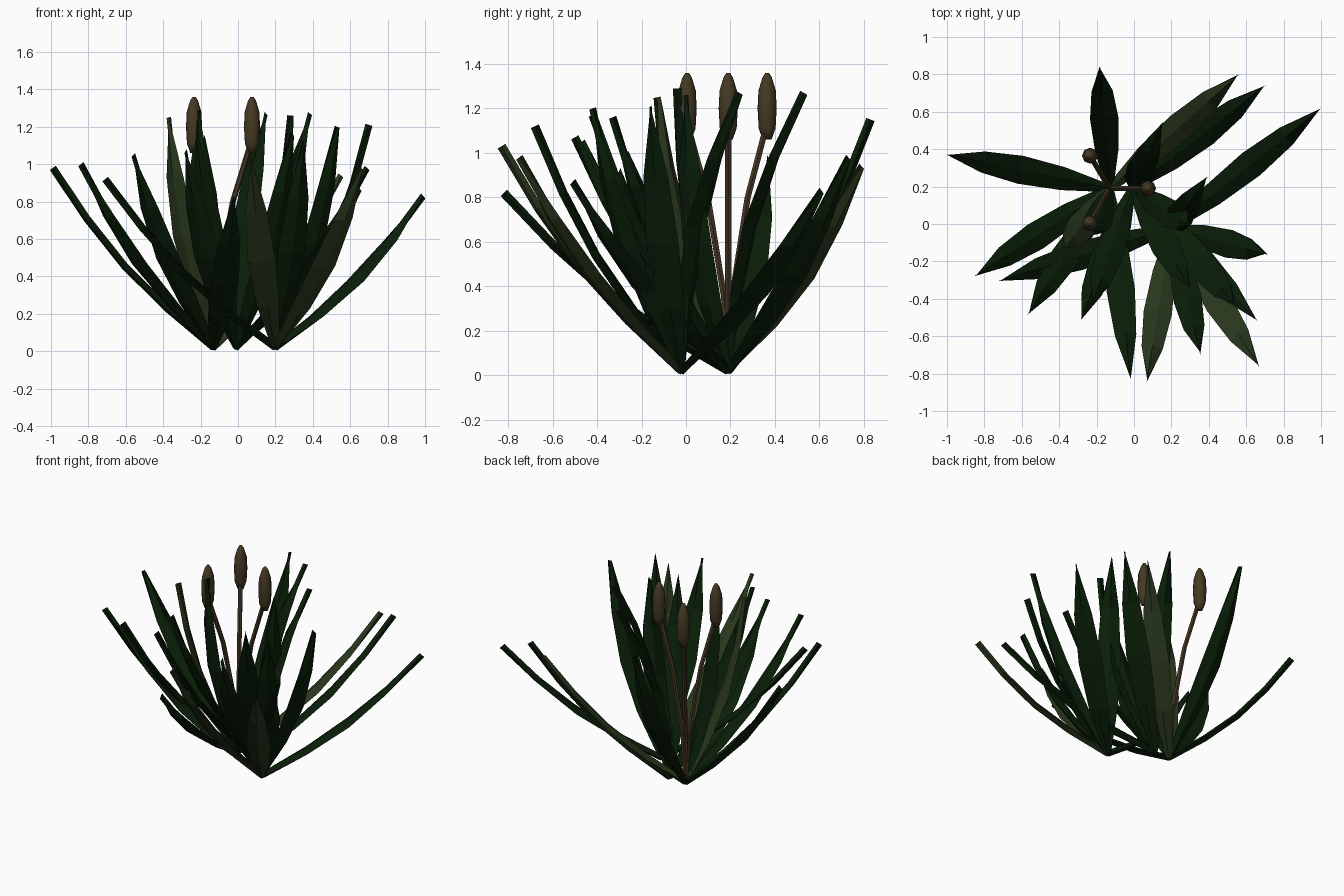
import bpy, bmesh, math
from mathutils import Vector

cube = bpy.data.objects.get("Cube")
if cube:
    bpy.data.objects.remove(cube)


def material(name, r, g, b):
    m = bpy.data.materials.new(name)
    m.use_nodes = True
    m.diffuse_color = (r, g, b, 1)
    node = m.node_tree.nodes["Principled BSDF"]
    node.inputs["Base Color"].default_value = (r, g, b, 1)
    node.inputs["Roughness"].default_value = 0.9
    return m


GREEN = material("dark green", 0.003, 0.0135, 0.0025)
OLIVE = material("olive green", 0.024, 0.041, 0.013)
BROWN = material("seed head brown", 0.06, 0.041, 0.017)
STEM = material("stem brown", 0.06, 0.037, 0.018)


def loft(name, rings, mat):
    """Skin a list of equal rings and cap both ends."""
    bm = bmesh.new()
    rows = [[bm.verts.new(p) for p in ring] for ring in rings]
    n = len(rows[0])
    for a, b in zip(rows, rows[1:]):
        for i in range(n):
            j = (i + 1) % n
            bm.faces.new((a[i], a[j], b[j], b[i]))
    bm.faces.new(rows[0][::-1])
    bm.faces.new(rows[-1])
    bmesh.ops.remove_doubles(bm, verts=bm.verts, dist=0.0005)
    bmesh.ops.recalc_face_normals(bm, faces=bm.faces)
    mesh = bpy.data.meshes.new(name)
    bm.to_mesh(mesh)
    bm.free()
    mesh.materials.append(mat)
    obj = bpy.data.objects.new(name, mesh)
    bpy.context.scene.collection.objects.link(obj)
    return obj


# Blade: a bowed, keeled strip that narrows to a vertical-edged tip
HALF_WIDTH = (0.02, 0.062, 0.076, 0.057, 0.0)


def leaf(name, base, tip, mat, bow):
    base, tip = Vector(base), Vector(tip)
    chord = tip - base
    side = Vector((-chord.y, chord.x, 0)).normalized()
    normal = side.cross(chord).normalized()
    if normal.z > 0:
        normal = -normal
    last = len(HALF_WIDTH) - 1
    path = [base + chord * (i / last) + normal * bow * math.sin(math.pi * i / last)
            for i in range(last + 1)]
    rings = []
    for i, w in enumerate(HALF_WIDTH):
        along = (path[min(i + 1, last)] - path[max(i - 1, 0)]).normalized()
        up = side.cross(along).normalized() * 0.02
        p = path[i]
        rings.append([p + side * w, p + up, p - side * w, p - up])
    loft(name, rings, mat)


# Three clumps: base point, then leaf tips
CLUMPS = {
    "left_back": ((-0.13, 0.19, 0.02), [
        (-0.18, 0.83, 1.15), (-0.99, 0.37, 0.98), (-0.84, -0.27, 1.0),
        (-0.56, -0.47, 1.05), (-0.02, -0.82, 0.82), (0.55, 0.79, 0.94),
        (-0.37, -0.13, 1.25), (-0.21, -0.04, 1.29)]),
    "middle": ((-0.01, 0.19, 0.02), [
        (-0.28, -0.5, 1.07), (-0.22, -0.42, 1.17), (0.65, -0.51, 0.87),
        (0.69, 0.73, 0.98), (0.15, 0.53, 1.27), (0.29, -0.33, 1.16),
        (0.28, 0.0, 1.26)]),
    "right_front": ((0.2, -0.02, 0.02), [
        (-0.71, -0.30, 0.92), (0.07, -0.83, 1.03), (0.35, -0.68, 1.12),
        (0.66, -0.75, 0.98), (0.70, -0.16, 1.21), (0.385, 0.24, 1.27),
        (0.99, 0.61, 0.83), (0.53, -0.42, 1.2)]),
}
OLIVE_LEAVES = {"left_back_leaf_6", "left_back_leaf_7",
                "right_front_leaf_2", "right_front_leaf_4"}
BOW = {"middle_leaf_5": -0.085, "right_front_leaf_6": -0.085, "middle_leaf_7": 0.09}

for clump, (base, tips) in CLUMPS.items():
    for k, tip in enumerate(tips, 1):
        name = f"{clump}_leaf_{k}"
        leaf(name, base, tip, OLIVE if name in OLIVE_LEAVES else GREEN,
             BOW.get(name, 0.065))


def circle(center, radius, sides):
    return [center + Vector((math.cos(a), math.sin(a), 0)) * radius
            for a in (2 * math.pi * i / sides for i in range(sides))]


# Seed heads on bent stems
ROOT = Vector((-0.13, 0.19, 0))
BEND = ((0, 0.02), (0.1, 0.35), (0.5, 0.8), (0.95, 1.1))
HEAD = ((1.06, 0.02), (1.11, 0.038), (1.2, 0.043), (1.28, 0.039), (1.34, 0.021), (1.36, 0.008))
for k, (x, y) in enumerate([(-0.235, 0.365), (0.075, 0.19), (-0.235, 0.005)], 1):
    top = Vector((x, y, 0))
    loft(f"stem_{k}", [circle(ROOT.lerp(top, f) + Vector((0, 0, z)), 0.016, 6)
                       for f, z in BEND], STEM)
    head = loft(f"seed_head_{k}", [circle(top + Vector((0, 0, z)), r, 8)
                                   for z, r in HEAD], BROWN)
    head.data.shade_smooth()
